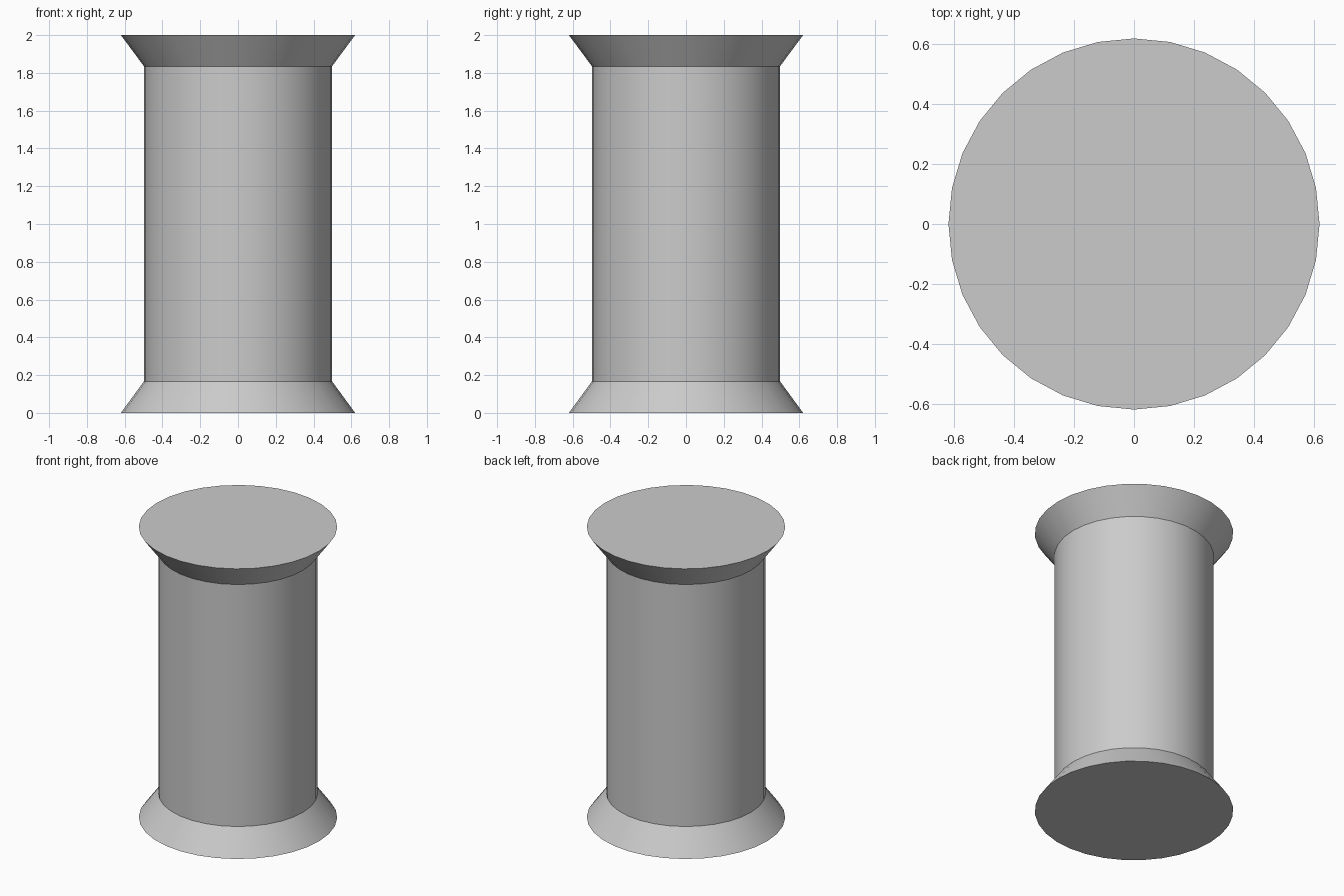
import bpy, bmesh, math

if "Cube" in bpy.data.objects:
    bpy.data.objects.remove(bpy.data.objects["Cube"])

SIDES = 32
# Lathe profile (radius, height): flared foot, straight barrel, flared top
PROFILE = [(0.62, 0.0), (0.498, 0.167), (0.498, 1.835), (0.62, 2.0)]

bm = bmesh.new()
rings = []
for r, z in PROFILE:
    rings.append([bm.verts.new((r * math.cos(2 * math.pi * i / SIDES),
                                r * math.sin(2 * math.pi * i / SIDES), z))
                  for i in range(SIDES)])

# Side walls
for low, high in zip(rings, rings[1:]):
    for i in range(SIDES):
        j = (i + 1) % SIDES
        bm.faces.new((low[i], low[j], high[j], high[i]))

# Flat end discs
bm.faces.new(rings[0][::-1])
bm.faces.new(rings[-1])

mesh = bpy.data.meshes.new("spool")
bm.to_mesh(mesh)
bm.free()
spool = bpy.data.objects.new("spool", mesh)
bpy.context.collection.objects.link(spool)

# Smooth round walls, sharp creases at the flares and rims
bpy.context.view_layer.objects.active = spool
spool.select_set(True)
bpy.ops.object.shade_smooth_by_angle(angle=math.radians(30))
